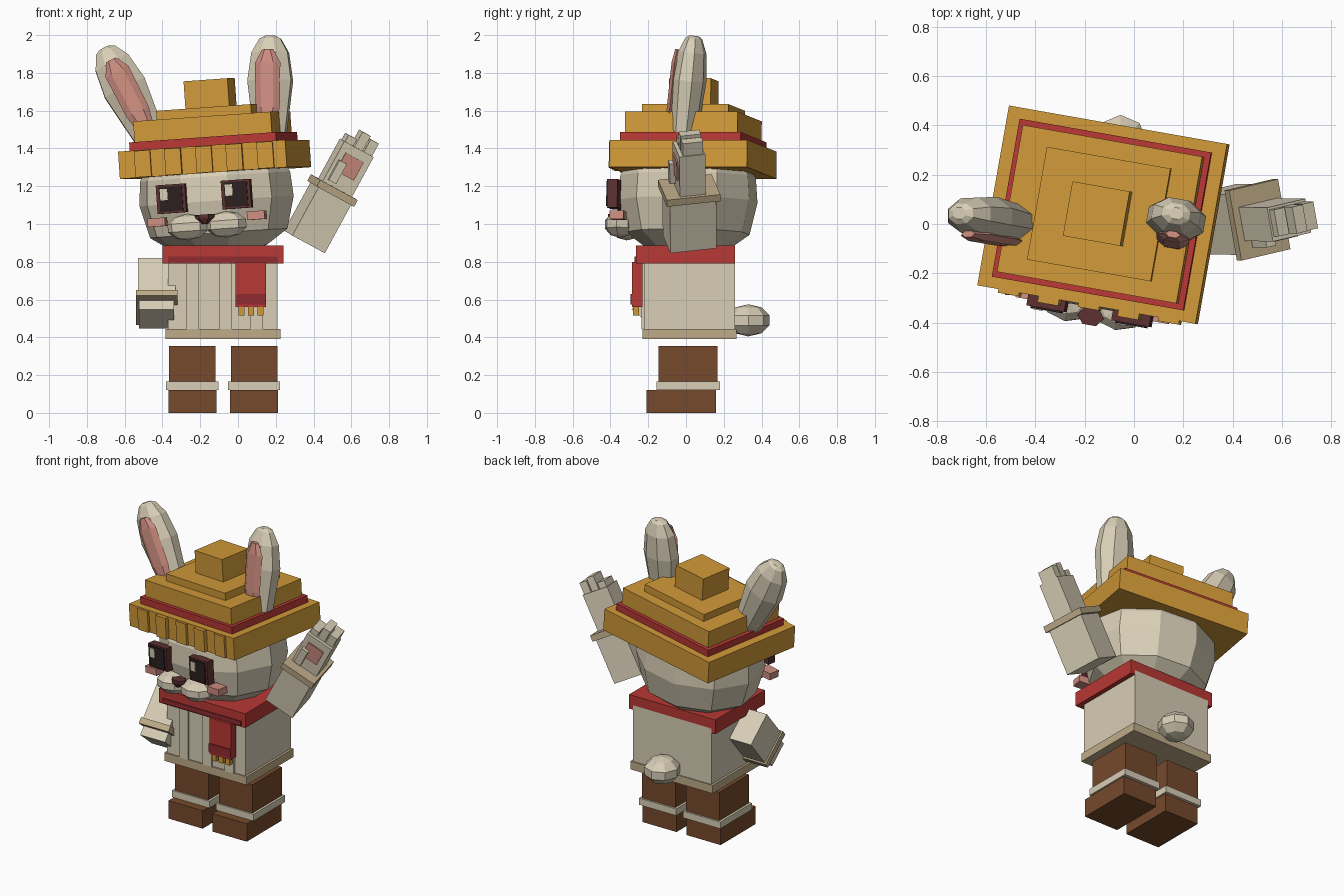
import bpy, bmesh
from math import radians, sin, cos, pi
from mathutils import Matrix, Vector

old = bpy.data.objects.get("Cube")
if old:
    bpy.data.objects.remove(old, do_unlink=True)


def material(name, r, g, b):
    m = bpy.data.materials.new(name)
    m.use_nodes = True
    m.diffuse_color = (r, g, b, 1)
    m.node_tree.nodes["Principled BSDF"].inputs["Base Color"].default_value = (r, g, b, 1)
    return m


CREAM = material("cream", .69, .62, .47)
TAN = material("tan", .52, .41, .25)
BROWN = material("boot brown", .18, .068, .025)
GOLD = material("straw gold", .64, .32, .04)
RED = material("red", .48, .04, .035)
DARK_RED = material("dark red", .28, .024, .028)
PINK = material("pink", .62, .27, .22)
MAROON = material("maroon", .11, .03, .03)
BLACK = material("near black", .024, .014, .014)


def finish(name, mat, bm, M):
    bmesh.ops.recalc_face_normals(bm, faces=bm.faces)
    me = bpy.data.meshes.new(name)
    bm.to_mesh(me)
    bm.free()
    me.materials.append(mat)
    ob = bpy.data.objects.new(name, me)
    ob.matrix_world = M
    bpy.context.collection.objects.link(ob)
    return ob


def box(name, mat, x, y, z, M=Matrix()):
    """Box from (min, max) pairs in frame M."""
    bm = bmesh.new()
    bmesh.ops.create_cube(bm, size=1)
    for v in bm.verts:
        v.co = [(a + b) / 2 + c * (b - a) for (a, b), c in zip((x, y, z), v.co)]
    return finish(name, mat, bm, M)


def loft(name, mat, rings, n, M=Matrix(), turn=0.0, cy=0.0):
    """Closed stack of n-sided rings given as (z, rx, ry)."""
    bm = bmesh.new()
    loops = []
    for z, rx, ry in rings:
        angles = [turn + 2 * pi * i / n for i in range(n)]
        loops.append([bm.verts.new((rx * cos(a), cy + ry * sin(a), z)) for a in angles])
    for lo, hi in zip(loops, loops[1:]):
        for i in range(n):
            j = (i + 1) % n
            bm.faces.new((lo[i], lo[j], hi[j], hi[i]))
    bm.faces.new(loops[0][::-1])
    bm.faces.new(loops[-1])
    return finish(name, mat, bm, M)


def ball(name, mat, c, r, M=Matrix()):
    """Faceted ellipsoid with its poles along z."""
    bm = bmesh.new()
    bmesh.ops.create_uvsphere(bm, u_segments=8, v_segments=5, radius=1)
    for v in bm.verts:
        v.co = [p + q * s for p, q, s in zip(c, r, v.co)]
    return finish(name, mat, bm, M)


def frame(loc, rx=0, ry=0, rz=0):
    R = Matrix.Rotation
    return (Matrix.Translation(loc) @ R(radians(rz), 4, 'Z')
            @ R(radians(rx), 4, 'X') @ R(radians(ry), 4, 'Y'))


def around(c, h):
    return (c - h, c + h)


# Boots
for side, cx in (("right", -.242), ("left", .085)):
    box(side + "_foot", BROWN, around(cx, .127), (-.21, .16), (0, .12))
    box(side + "_boot_band", CREAM, around(cx, .138), (-.155, .18), (.12, .165))
    box(side + "_boot_shaft", BROWN, around(cx, .123), (-.145, .168), (.165, .355))

# Tunic with raised pleats and hem
box("body", CREAM, (-.37, .21), (-.222, .26), (.4, .82))
box("tunic_hem", TAN, (-.385, .225), (-.23, .267), (.39, .445))
for i, cx in enumerate((-.24, -.065, .1)):
    box(f"pleat_{i}", CREAM, around(cx, .033), (-.236, -.2), (.445, .8))

# Scarf
box("scarf", RED, (-.4, .24), (-.265, .26), (.79, .885))
box("scarf_stripe", DARK_RED, (-.37, .21), (-.272, -.26), (.797, .828))
box("scarf_tail", RED, (-.012, .148), (-.287, -.23), (.56, .8))
box("scarf_tail_stripe", DARK_RED, (-.012, .148), (-.293, -.235), (.575, .63))
for i in range(3):
    box(f"fringe_{i}", GOLD, around(.018 + .05 * i, .016), (-.28, -.25), (.515, .56))

# Tail
ball("tail", CREAM, (-.055, .33, .49), (.115, .118, .085))

# Lowered right arm, swung forward
A = frame((-.43, -.015, .75), rx=-40)
box("right_arm", CREAM, (-.1, .1), (-.11, .11), (-.23, 0), A)
box("right_cuff", TAN, (-.11, .11), (-.12, .12), (-.27, -.23), A)
box("right_hand", CREAM, (-.093, .09), (-.08, .08), (-.33, -.27), A)

# Raised left arm with waving hand
B = frame((.352, .02, .905), rx=6, ry=28, rz=10)
box("left_arm", CREAM, (-.1, .1), (-.125, .125), (0, .3), B)
box("left_cuff", TAN, (-.115, .115), (-.145, .145), (.29, .33), B)
box("left_hand", CREAM, (-.085, .095), (-.07, .07), (.33, .57), B)
box("palm_pad", PINK, (-.05, .06), (-.078, -.06), (.41, .52), B)
for i, top in enumerate((.61, .66, .645)):
    box(f"left_finger_{i}", CREAM, around(-.052 + .058 * i, .025), (-.05, .06), (.56, top), B)
box("left_thumb", CREAM, (-.065, -.02), (-.1, -.05), (.35, .47), B)

# Head
H = frame((-.115, .01, 1.15), ry=-4, rz=-10)
loft("head", CREAM, [(-.28, .25, .22), (-.2, .37, .33), (-.03, .415, .37),
                     (.1, .405, .36), (.22, .34, .3), (.3, .2, .18)], 10, H)

# Face
for side, s in (("right", -1), ("left", 1)):
    cx = .175 * s
    box(side + "_eye_frame", MAROON, around(cx, .078), (-.39, -.335), (-.08, .072), H)
    box(side + "_eye", BLACK, around(cx, .062), (-.397, -.38), (-.07, .062), H)
    box(side + "_eye_shine", CREAM, around(cx - .036, .02), (-.401, -.39), (-.01, .05), H)
    box(side + "_cheek", PINK, around(.268 * s, .047), (-.365, -.29), (-.145, -.1), H)
    ball(side + "_muzzle", CREAM, (.104 * s, -.345, -.16), (.113, .085, .07), H)
loft("nose", MAROON, [(-.15, .015, .02), (-.12, .05, .04), (-.1, .055, .04)], 6, H, 0, -.39)

# Stepped straw hat with a red band
T = H @ Matrix.Translation((0, .025, 0))
tiers = [("hat_brim", GOLD, .45, .37, .12, .265), ("hat_band", RED, .395, .325, .265, .31),
         ("hat_lower_crown", GOLD, .37, .302, .31, .42),
         ("hat_upper_crown", GOLD, .255, .232, .42, .468),
         ("hat_knob", GOLD, .118, .112, .468, .615)]
for name, mat, hx, hy, lo, hi in tiers:
    box(name, mat, around(0, hx), around(0, hy), (lo, hi), T)
for i in range(5):
    out = .385 + .01 * (i % 2)
    box(f"brim_slat_{i}", GOLD, around(-.32 + .165 * i, .043), (-out, -.35), (.122, .262), T)

# Ears with pink inner plates
ear = [(0, .07, .06), (.2, .095, .075), (.45, .127, .09), (.6, .105, .075),
       (.675, .06, .045), (.69, .03, .025)]
inner = [(.2, .045, .02), (.3, .065, .025), (.54, .068, .025), (.61, .03, .015)]
for side, E in (("left", frame((.17, -.03, 1.31), rx=-6, ry=-1, rz=-10)),
                ("right", frame((-.395, -.01, 1.32), rx=-5, ry=-27))):
    loft(side + "_ear", CREAM, ear, 8, E, pi / 8)
    loft(side + "_inner_ear", PINK, inner, 6, E, 0, -.078)
